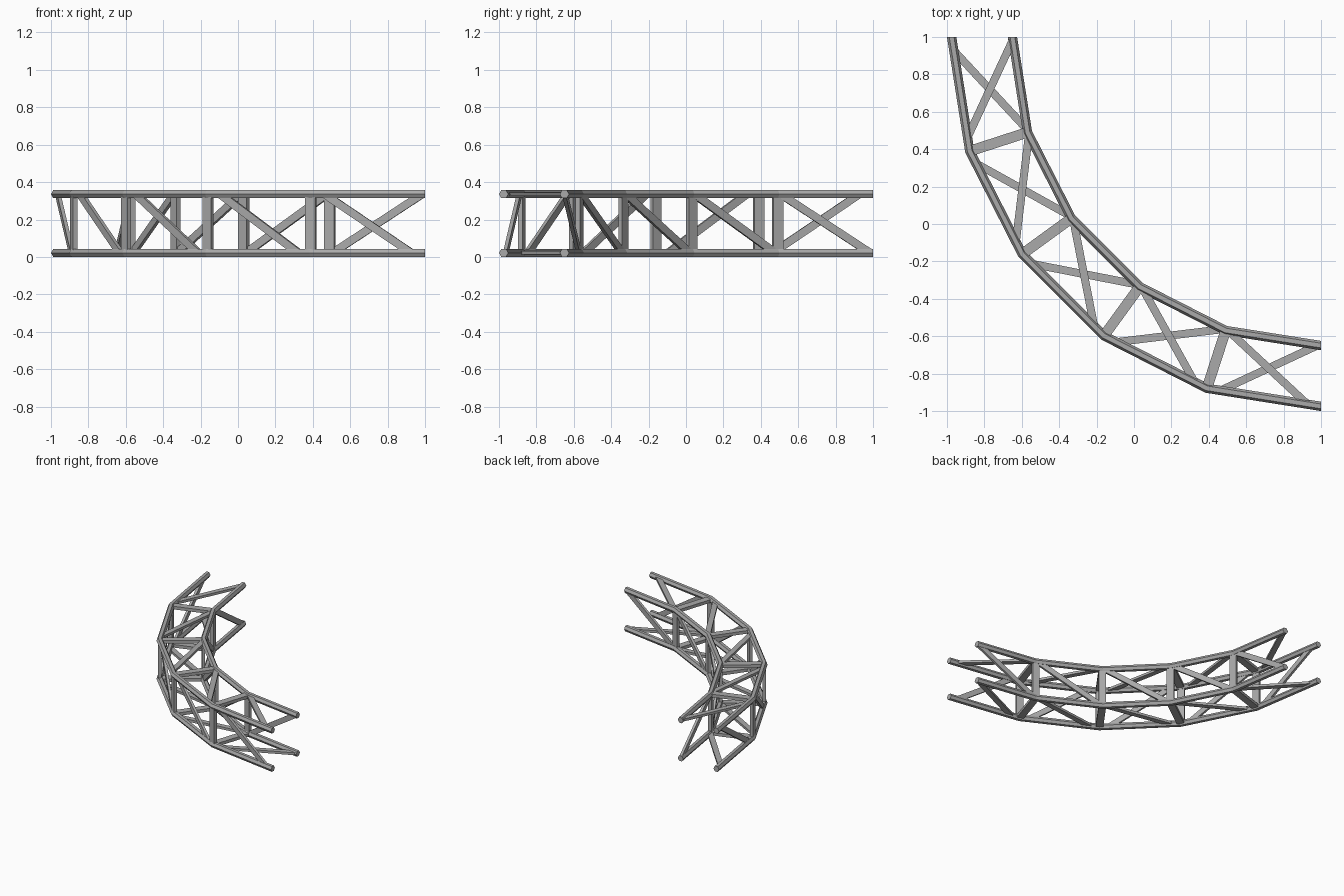
import bpy, bmesh, math
from mathutils import Vector

if "Cube" in bpy.data.objects:
    bpy.data.objects.remove(bpy.data.objects["Cube"], do_unlink=True)

# Quarter-circle truss: arc centre at (1, 1), five straight bays
CELLS = 5
STEP = math.pi / 2 / CELLS
R_OUT, R_IN = 1.975, 1.65
TUBE = 0.025
Z_LOW = TUBE * math.cos(math.pi / 6)
Z_HIGH = 0.357 - Z_LOW
UP = Vector((0, 0, 1))

steel = bpy.data.materials.new("steel_grey")
steel.use_nodes = True
grey = (0.4, 0.4, 0.4, 1)
steel.diffuse_color = grey
steel.node_tree.nodes["Principled BSDF"].inputs["Base Color"].default_value = grey


def radial(i):
    return Vector((-math.cos(i * STEP), -math.sin(i * STEP), 0))


def joint(i, r, z):
    return Vector((1, 1, z)) + radial(i) * r


def along(i, r, z, f):
    """Point at fraction f of the straight chord in bay i."""
    return joint(i, r, z).lerp(joint(i + 1, r, z), f)


def finish(name, bm):
    bmesh.ops.recalc_face_normals(bm, faces=bm.faces)
    mesh = bpy.data.meshes.new(name)
    bm.to_mesh(mesh)
    bm.free()
    mesh.materials.append(steel)
    obj = bpy.data.objects.new(name, mesh)
    bpy.context.collection.objects.link(obj)


def sweep(name, rings):
    """Skin a row of matching rings and cap both ends."""
    bm = bmesh.new()
    loops = [[bm.verts.new(p) for p in ring] for ring in rings]
    n = len(loops[0])
    for a, b in zip(loops, loops[1:]):
        for k in range(n):
            bm.faces.new((a[k], a[(k + 1) % n], b[(k + 1) % n], b[k]))
    bm.faces.new(loops[0])
    bm.faces.new(loops[-1])
    finish(name, bm)


def chord_tube(name, r, z):
    rings = []
    for i in range(CELLS + 1):
        ring = []
        for k in range(6):
            a = k * math.pi / 3
            ring.append(joint(i, r + TUBE * math.cos(a), z + TUBE * math.sin(a)))
        rings.append(ring)
    sweep(name, rings)


def flat_bar(name, a, b, normal, width, thick):
    side = (b - a).cross(normal).normalized() * width / 2
    n = normal.normalized() * thick / 2
    sweep(name, [[p + side + n, p - side + n, p - side - n, p + side - n] for p in (a, b)])


# Four main hexagonal tubes
for r, rn in ((R_OUT, "outer"), (R_IN, "inner")):
    for z, zn in ((Z_LOW, "lower"), (Z_HIGH, "upper")):
        chord_tube(f"{rn}_{zn}_tube", r, z)

# Square frame of flat bars at every inner joint
for i in range(1, CELLS):
    for r, rn in ((R_OUT, "outer"), (R_IN, "inner")):
        flat_bar(f"{rn}_post_{i}", joint(i, r, Z_LOW), joint(i, r, Z_HIGH), radial(i), 0.056, 0.025)
    for z, zn in ((Z_LOW, "lower"), (Z_HIGH, "upper")):
        flat_bar(f"{zn}_crossbar_{i}", joint(i, R_IN, z), joint(i, R_OUT, z), UP, 0.056, 0.025)

# One diagonal brace on each of the four sides of every bay
OUT_TRIM, IN_TRIM = 0.12, 0.03
for i in range(CELLS):
    face = radial(i + 0.5)
    corners = [(R_OUT, Z_HIGH, OUT_TRIM), (R_OUT, Z_LOW, OUT_TRIM),
               (R_IN, Z_LOW, IN_TRIM), (R_IN, Z_HIGH, IN_TRIM)]
    sides = (("outer", face), ("lower", UP), ("inner", face), ("upper", UP))
    for k, (label, normal) in enumerate(sides):
        r0, z0, t0 = corners[k]
        r1, z1, t1 = corners[(k + 1) % 4]
        flat_bar(f"{label}_brace_{i + 1}", along(i, r0, z0, t0), along(i, r1, z1, 1 - t1), normal, 0.042, 0.02)
